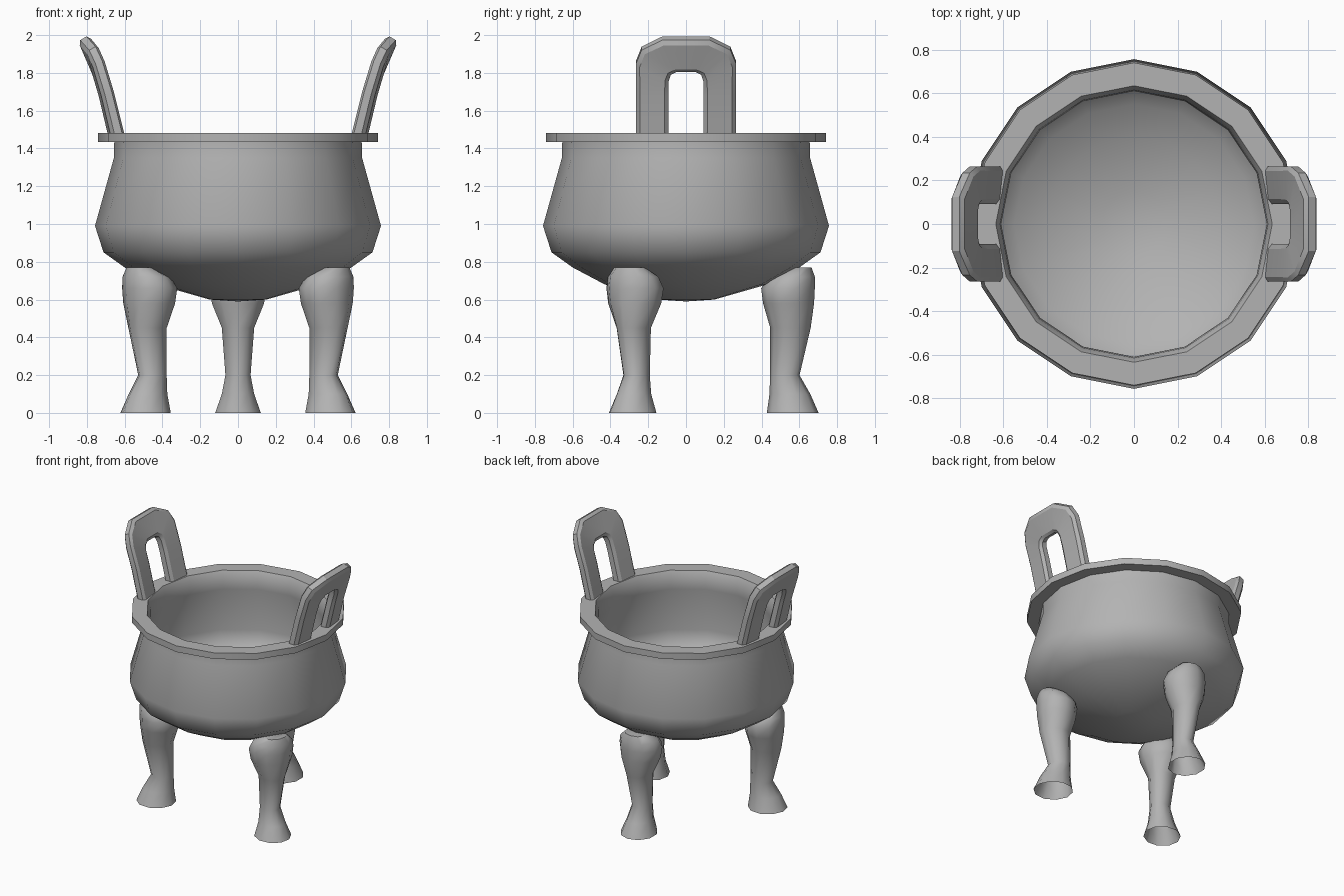
import bpy, bmesh, math
from mathutils import Vector

cube = bpy.data.objects.get("Cube")
if cube:
    bpy.data.objects.remove(cube, do_unlink=True)

GREY = (0.45, 0.45, 0.45, 1)
metal = bpy.data.materials.new("plain grey metal")
metal.use_nodes = True
metal.diffuse_color = GREY
metal.node_tree.nodes["Principled BSDF"].inputs["Base Color"].default_value = GREY


def loft(name, rings, closed=False, cap_end=False, angle=45, recalc=True):
    """Skin a list of point rings; optionally join the last to the first."""
    bm = bmesh.new()
    loops = [[bm.verts.new(p) for p in ring] for ring in rings]
    pairs = list(zip(loops, loops[1:]))
    if closed:
        pairs.append((loops[-1], loops[0]))
    for a, b in pairs:
        n = len(a)
        for i in range(n):
            j = (i + 1) % n
            bm.faces.new((a[i], a[j], b[j], b[i]))
    if cap_end:
        bm.faces.new(loops[-1])
    bmesh.ops.remove_doubles(bm, verts=bm.verts, dist=0.0005)
    if recalc:
        bmesh.ops.recalc_face_normals(bm, faces=bm.faces)
    mesh = bpy.data.meshes.new(name)
    bm.to_mesh(mesh)
    bm.free()
    mesh.materials.append(metal)
    ob = bpy.data.objects.new(name, mesh)
    bpy.context.collection.objects.link(ob)
    bpy.ops.object.select_all(action='DESELECT')
    ob.select_set(True)
    bpy.context.view_layer.objects.active = ob
    bpy.ops.object.shade_smooth_by_angle(angle=math.radians(angle))
    return ob


def circle(r, z, sides=16):
    return [(r * math.cos(math.tau * i / sides), r * math.sin(math.tau * i / sides), z)
            for i in range(sides)]


# Bowl: outer wall, flat rim and inner wall in one turned profile
profile = [(0, .59), (.15, .6), (.43, .68), (.6, .77), (.712, .85), (.757, .99),
           (.657, 1.35), (.655, 1.435), (.741, 1.435), (.741, 1.482), (.635, 1.482),
           (.615, 1.44), (.61, 1.35), (.7, 1.0), (.66, .89), (.55, .81), (.4, .73),
           (.15, .655), (0, .645)]
loft("bowl", [circle(r, z) for r, z in profile])

# Legs: oval sections of height, distance from axis, radial and sideways half size
sections = [(0, .565, .137, .127), (.1, .55, .108, .09), (.2, .523, .078, .07),
            (.45, .553, .107, .09), (.58, .543, .135, .145), (.66, .54, .142, .157),
            (.72, .56, .122, .14), (.77, .6, .065, .085)]
for name, degrees in (("back_leg", 90), ("front_right_leg", 210), ("front_left_leg", 330)):
    turn = math.radians(degrees)
    out = Vector((math.cos(turn), math.sin(turn), 0))
    side = Vector((-out.y, out.x, 0))
    rings = []
    for z, centre, half_r, half_t in sections:
        rings.append([out * (centre + half_r * x) + side * half_t * y + Vector((0, 0, z))
                      for x, y, _ in circle(1, 0, 10)])
    loft(name, rings, cap_end=True, angle=60)

# Handles: an arch with a chamfered section, bent outward as it rises
lean = [(1.44, .61), (1.56, .64), (1.7, .675), (1.85, .72), (1.94, .755), (2.0, .795)]


def bend(y, z, depth):
    for (z0, x0), (z1, x1) in zip(lean, lean[1:]):
        if z <= z1:
            break
    x = x0 + (x1 - x0) * (z - z0) / (z1 - z0) - .3 * y * y
    rise = (z - 1.45) / .55
    return Vector((x + depth * (.072 - .012 * rise), y, z - depth * (.012 + .023 * rise)))


# Half arch as pairs of outer and opening points (y, z)
half = [((.265, 1.45), (.092, 1.45)), ((.265, 1.56), (.092, 1.56)),
        ((.265, 1.7), (.092, 1.7)), ((.265, 1.87), (.092, 1.775)),
        ((.235, 1.945), (.08, 1.81)), ((.125, 2.0), (.05, 1.825))]
arch = half + [((-o[0], o[1]), (-i[0], i[1])) for o, i in reversed(half)]
chamfer = .022
for name, sign in (("left_handle", 1), ("right_handle", -1)):
    rings = []
    for o, i in arch:
        o, i = Vector(o), Vector(i)
        d = (i - o).normalized() * chamfer
        ring = [(o, .2), (o + d, 0), (i - d, 0), (i, .2),
                (i, .75), (i - d, 1), (o + d, 1), (o, .75)]
        rings.append([Vector((sign * v.x, sign * v.y, v.z))
                      for v in (bend(p.x, p.y, depth) for p, depth in ring)])
    loft(name, rings, angle=28)
